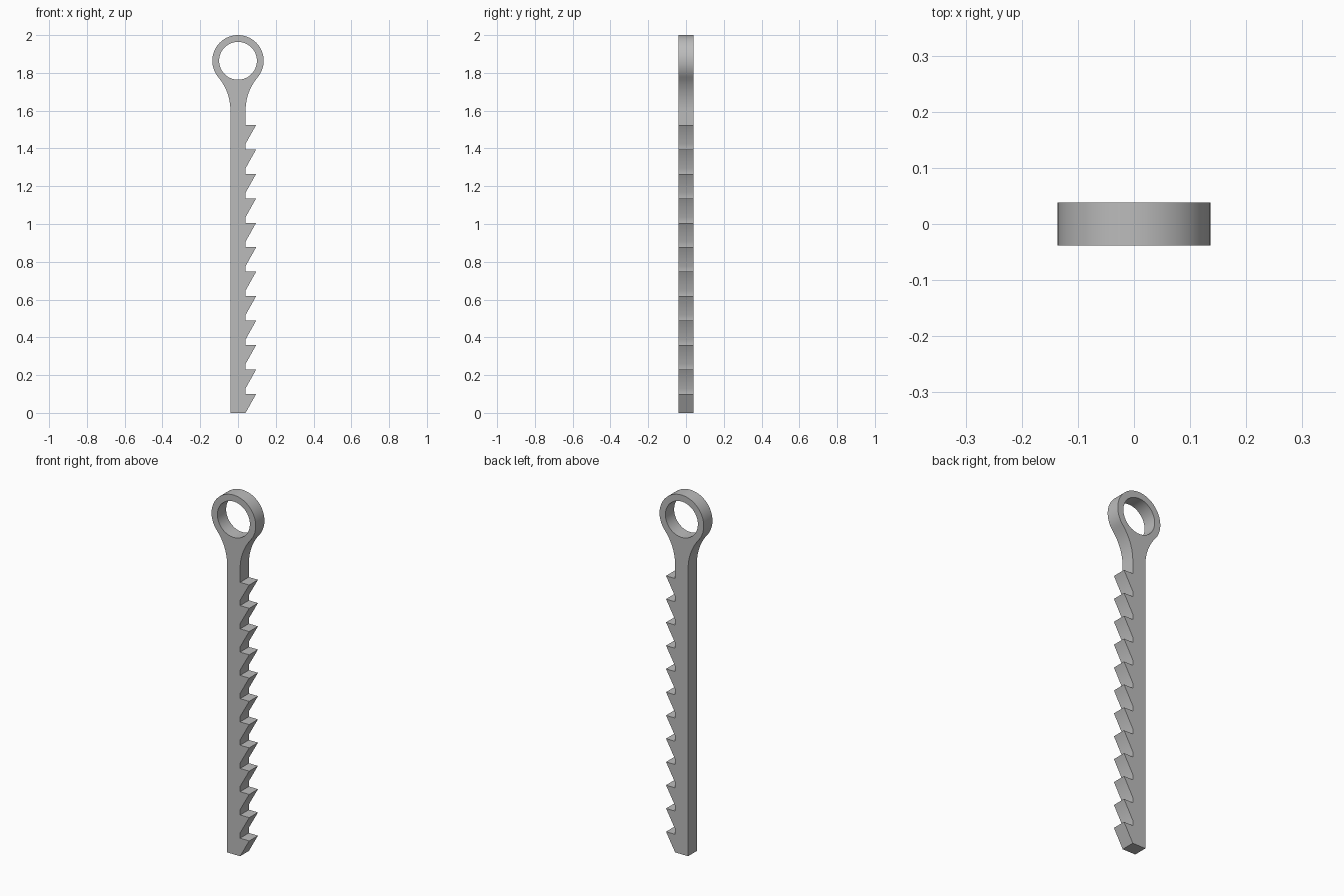
import bpy
import bmesh
from math import sin, cos, atan2, pi, hypot

cube = bpy.data.objects.get("Cube")
if cube:
    bpy.data.objects.remove(cube, do_unlink=True)

HALF_DEPTH = 0.0385
SHAFT = 0.04                     # half width of the shaft
EYE_Z, EYE_R, HOLE_R = 1.864, 0.136, 0.1
NECK_Z = 1.6                     # where the shaft starts to flare
TEETH, PITCH, TOOTH_H, TIP_X = 12, 0.1295, 0.1, 0.096


def arc(cx, cz, r, start, end, steps):
    return [(cx + r * cos(start + (end - start) * i / steps),
             cz + r * sin(start + (end - start) * i / steps)) for i in range(steps + 1)]


# Flare radius that is tangent to both the shaft and the eye
dz = EYE_Z - NECK_Z
flare_r = (SHAFT**2 + dz**2 - EYE_R**2) / (2 * (EYE_R - SHAFT))
flare_x = SHAFT + flare_r
angle = atan2(dz, flare_x)

# Toothed side, bottom to top
outline = [(-SHAFT, 0)]
for i in range(TEETH):
    z = i * PITCH
    outline += [(SHAFT, z), (TIP_X, z + TOOTH_H), (SHAFT, z + TOOTH_H)]

# Flared neck, round eye, mirrored neck
neck = arc(flare_x, NECK_Z, flare_r, pi, pi - angle, 12)
outline += neck
outline += arc(0, EYE_Z, EYE_R, -angle, pi + angle, 56)[1:-1]
outline += [(-x, z) for x, z in reversed(neck)]
hole = arc(0, EYE_Z, HOLE_R, 0, 2 * pi, 64)[:-1]

# Filled outline with the hole, given depth
curve = bpy.data.curves.new("ratchet_strap", 'CURVE')
curve.dimensions = '2D'
curve.fill_mode = 'BOTH'
curve.extrude = HALF_DEPTH
for points in (outline, hole):
    spline = curve.splines.new('POLY')
    spline.points.add(len(points) - 1)
    for p, (x, z) in zip(spline.points, points):
        p.co = (x, z, 0, 1)
    spline.use_cyclic_u = True

strap = bpy.data.objects.new("ratchet_strap", curve)
bpy.context.collection.objects.link(strap)
strap.rotation_euler.x = pi / 2
bpy.ops.object.select_all(action='DESELECT')
strap.select_set(True)
bpy.context.view_layer.objects.active = strap
bpy.ops.object.convert(target='MESH')
bpy.ops.object.transform_apply(location=False, rotation=True, scale=False)

# Weld caps to walls and tidy the normals
bm = bmesh.new()
bm.from_mesh(strap.data)
bmesh.ops.remove_doubles(bm, verts=bm.verts, dist=0.0001)
bmesh.ops.recalc_face_normals(bm, faces=bm.faces)
bm.to_mesh(strap.data)
bm.free()
bpy.ops.object.shade_smooth_by_angle(angle=pi / 6)

# Plain grey
grey = bpy.data.materials.new("plain_grey")
grey.use_nodes = True
colour = (0.5, 0.5, 0.5, 1)
grey.diffuse_color = colour
grey.node_tree.nodes["Principled BSDF"].inputs["Base Color"].default_value = colour
strap.data.materials.clear()
strap.data.materials.append(grey)
